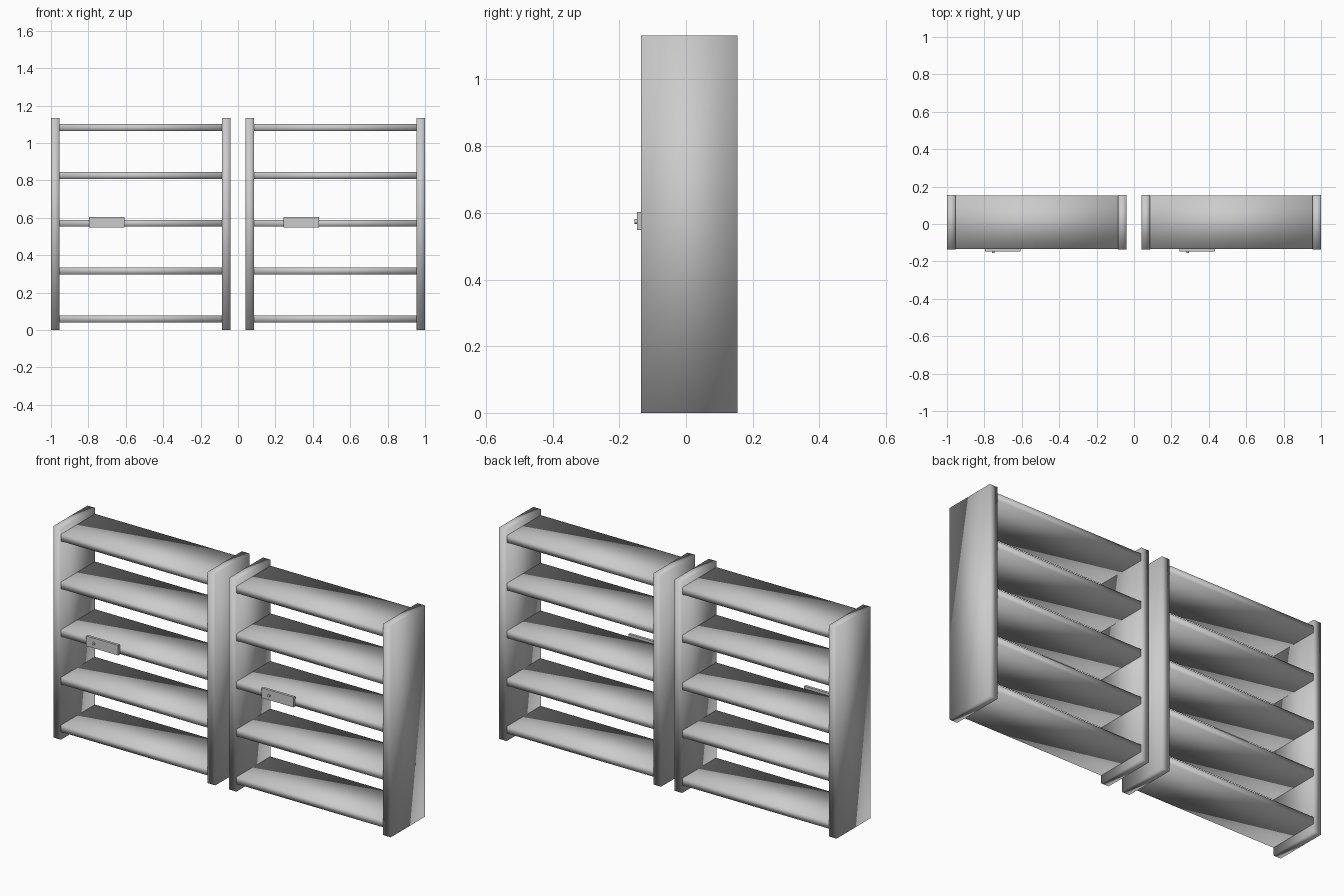
import bpy
from math import pi

if "Cube" in bpy.data.objects:
    bpy.data.objects.remove(bpy.data.objects["Cube"])

Y0, Y1 = -0.135, 0.154     # front and back of the frame
HEIGHT = 1.132


def box(name, x0, x1, y0, y1, z0, z1, smooth=True):
    bpy.ops.mesh.primitive_cube_add(
        size=1, location=((x0 + x1) / 2, (y0 + y1) / 2, (z0 + z1) / 2))
    ob = bpy.context.object
    ob.name = name
    ob.scale = (x1 - x0, y1 - y0, z1 - z0)
    bpy.ops.object.transform_apply(location=False, rotation=False, scale=True)
    if smooth:
        bpy.ops.object.shade_smooth()
    return ob


def shelf_unit(side, left, right):
    # Upright side boards
    t = 0.045
    box(side + "_outer_left_upright", left, left + t, Y0, Y1, 0, HEIGHT)
    box(side + "_outer_right_upright", right - t, right, Y0, Y1, 0, HEIGHT)

    # Five shelves let into the side boards
    for i in range(5):
        z = 0.041 + i * 0.2555
        box(f"{side}_shelf_{i + 1}", left + 0.002, right - 0.002,
            Y0 + 0.001, Y1 - 0.001, z, z + 0.037)

    # Small plate on the middle shelf
    px = left + 0.203
    box(side + "_plate", px, px + 0.19, -0.147, Y0 + 0.002, 0.549, 0.603, False)

    # Little knob on the plate
    bpy.ops.mesh.primitive_cylinder_add(
        vertices=16, radius=0.007, depth=0.010,
        location=(px + 0.045, -0.149, 0.574), rotation=(pi / 2, 0, 0))
    bpy.context.object.name = side + "_plate_knob"
    bpy.ops.object.shade_smooth_by_angle()


shelf_unit("left", -1.0, -0.04)
shelf_unit("right", 0.04, 1.0)
